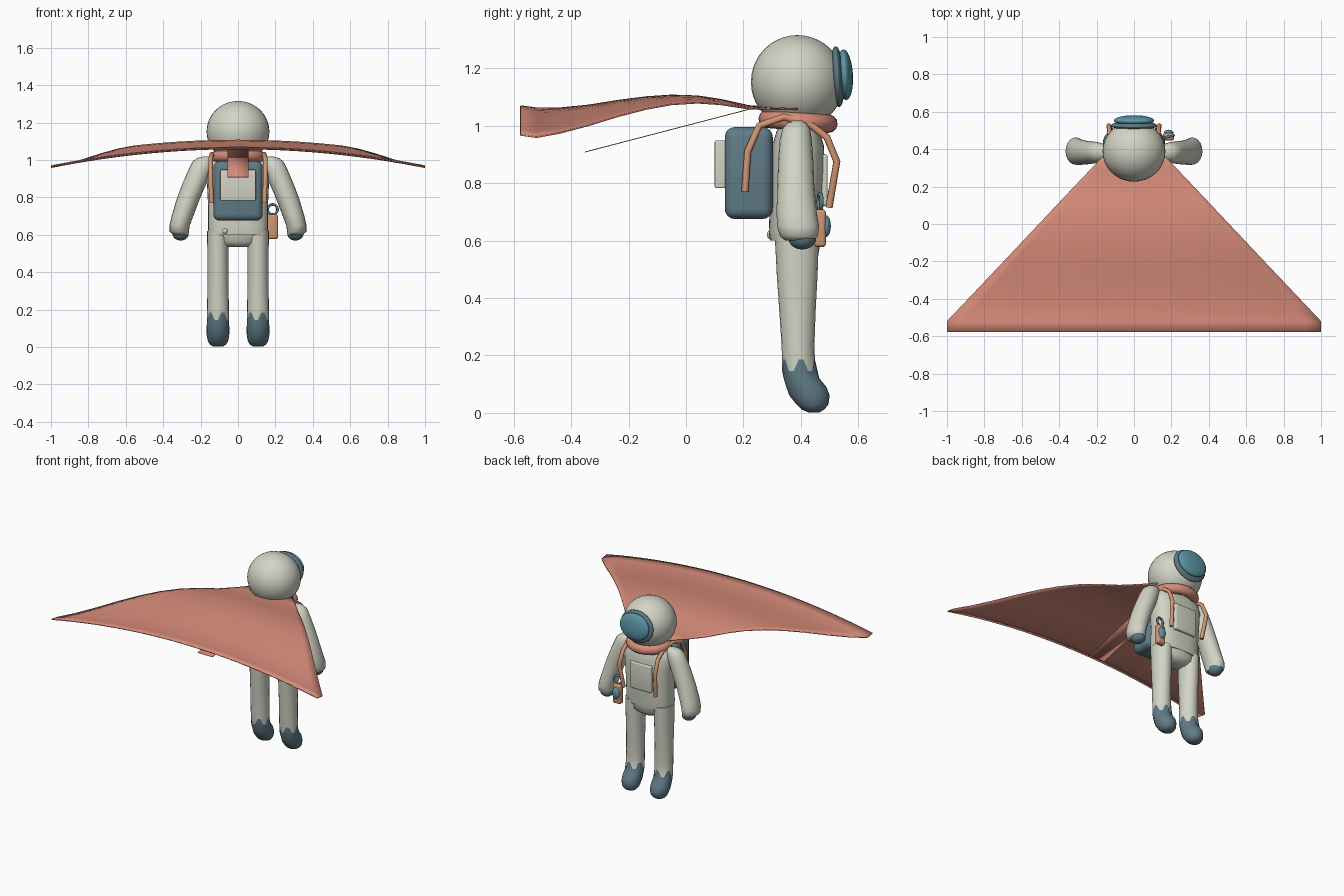
import bpy, bmesh, math
from mathutils import Vector

if "Cube" in bpy.data.objects:
    bpy.data.objects.remove(bpy.data.objects["Cube"])


def material(name, rgb):
    m = bpy.data.materials.new(name)
    m.diffuse_color = (*rgb, 1)
    m.use_nodes = True
    m.node_tree.nodes["Principled BSDF"].inputs["Base Color"].default_value = m.diffuse_color
    return m


WHITE = material("suit_white", (0.64, 0.66, 0.56))
SLATE = material("slate_blue", (0.117, 0.202, 0.242))
CORAL = material("coral_cloth", (0.68, 0.262, 0.195))
TEAL = material("teal_glass", (0.107, 0.314, 0.392))
ORANGE = material("tan_leather", (0.645, 0.305, 0.162))


def finish(ob, name, mat, angle=45):
    ob.name = name
    if mat and not ob.data.materials:
        ob.data.materials.append(mat)
    bpy.ops.object.select_all(action='DESELECT')
    ob.select_set(True)
    bpy.context.view_layer.objects.active = ob
    bpy.ops.object.shade_smooth_by_angle(angle=math.radians(angle))
    return ob


def from_bmesh(bm, name, mat, angle=45):
    bmesh.ops.recalc_face_normals(bm, faces=bm.faces)
    me = bpy.data.meshes.new(name)
    bm.to_mesh(me)
    bm.free()
    ob = bpy.data.objects.new(name, me)
    bpy.context.collection.objects.link(ob)
    return finish(ob, name, mat, angle)


def loft(name, rings, mat, n=20, power=1.0, boot=None):
    """Stack of (x, y, z, rx, ry) rings; faces under ring 'boot' get the second material."""
    bm = bmesh.new()
    loops = []
    for k, (x, y, z, rx, ry) in enumerate(rings):
        loop = []
        for i in range(n):
            a = math.tau * i / n
            c, s = math.cos(a), math.sin(a)
            px = math.copysign(abs(c) ** power, c)
            py = math.copysign(abs(s) ** power, s)
            dz = 0.02 * math.cos(math.pi * (i // 2)) if k == boot else 0
            loop.append(bm.verts.new((x + rx * px, y + ry * py, z + dz)))
        loops.append(loop)
    for k in range(len(loops) - 1):
        for i in range(n):
            j = (i + 1) % n
            f = bm.faces.new((loops[k][i], loops[k][j], loops[k + 1][j], loops[k + 1][i]))
            f.material_index = 1 if boot and k < boot else 0
    f = bm.faces.new(loops[0])
    f.material_index = 1 if boot else 0
    bm.faces.new(loops[-1])
    ob = from_bmesh(bm, name, mat, 60)
    if boot:
        ob.data.materials.append(SLATE)
    return ob


def ball(name, loc, scale, mat, rot=0):
    bpy.ops.mesh.primitive_uv_sphere_add(segments=32, ring_count=20, location=loc, rotation=(rot, 0, 0))
    ob = bpy.context.object
    ob.scale = scale
    return finish(ob, name, mat)


def box(name, lo, hi, mat, bevel):
    bm = bmesh.new()
    bmesh.ops.create_cube(bm, size=1)
    for v in bm.verts:
        v.co = Vector([(a + b) / 2 + c * (b - a) for a, b, c in zip(lo, hi, v.co)])
    bmesh.ops.bevel(bm, geom=bm.edges[:], offset=bevel, segments=4, profile=0.5, affect='EDGES')
    return from_bmesh(bm, name, mat, 40)


def torus(name, loc, major, minor, mat, rot=(0, 0, 0), scale=(1, 1, 1)):
    bpy.ops.mesh.primitive_torus_add(location=loc, rotation=rot, major_radius=major, minor_radius=minor,
                                     major_segments=32, minor_segments=12)
    ob = bpy.context.object
    ob.scale = scale
    return finish(ob, name, mat)


# Helmet, visor rim and glass
ball("helmet", (0, 0.388, 1.152), (0.168, 0.162, 0.163), WHITE)
ball("visor_rim", (0, 0.527, 1.17), (0.123, 0.024, 0.106), SLATE, 0.06)
ball("visor_glass", (0, 0.553, 1.177), (0.108, 0.028, 0.088), TEAL, 0.06)

# Rolled collar
torus("collar", (0, 0.39, 1.015), 0.112, 0.032, CORAL, (-0.08, 0, 0), (1.04, 0.96, 1))

# Jacket body
loft("torso", [(0, 0.38, 0.60, 0.156, 0.088), (0, 0.38, 0.63, 0.16, 0.092),
               (0, 0.385, 0.75, 0.16, 0.092), (0, 0.388, 0.86, 0.165, 0.095),
               (0, 0.39, 0.93, 0.17, 0.09), (0, 0.39, 0.98, 0.16, 0.075),
               (0, 0.39, 1.01, 0.13, 0.06), (0, 0.39, 1.03, 0.08, 0.05)], WHITE, 32, 0.75)
box("chest_panel", (-0.08, 0.46, 0.72), (0.08, 0.493, 0.90), WHITE, 0.008)
loft("hips", [(0, 0.388, 0.535, 0.07, 0.05), (0, 0.388, 0.56, 0.13, 0.075),
              (0, 0.388, 0.61, 0.15, 0.08)], WHITE, 24)

for s, side in ((-1, "left"), (1, "right")):
    # Arm with rounded shoulder, and gloved hand
    arm = [(0.305, 0.395, 0.60, 0.040, 0.050), (0.314, 0.393, 0.615, 0.051, 0.066),
           (0.312, 0.390, 0.65, 0.054, 0.073), (0.297, 0.385, 0.70, 0.058, 0.070),
           (0.263, 0.382, 0.80, 0.062, 0.064), (0.230, 0.382, 0.88, 0.064, 0.061),
           (0.202, 0.382, 0.95, 0.062, 0.056), (0.188, 0.384, 0.99, 0.056, 0.048),
           (0.178, 0.386, 1.01, 0.042, 0.032), (0.170, 0.388, 1.018, 0.02, 0.015)]
    loft(side + "_arm", [(s * x, y, z, a, b) for x, y, z, a, b in arm], WHITE)
    ball(side + "_hand", (s * 0.307, 0.405, 0.607), (0.044, 0.048, 0.038), SLATE)

    # Leg and boot in one skin, with a zigzag boot top
    leg = [(0.445, 0.002, 0.025, 0.02), (0.442, 0.012, 0.042, 0.040), (0.440, 0.03, 0.054, 0.056),
           (0.430, 0.06, 0.060, 0.070), (0.419, 0.09, 0.061, 0.070), (0.402, 0.12, 0.060, 0.062),
           (0.392, 0.165, 0.059, 0.057), (0.390, 0.23, 0.058, 0.057), (0.388, 0.35, 0.056, 0.063),
           (0.387, 0.48, 0.057, 0.071), (0.386, 0.62, 0.058, 0.077)]
    loft(side + "_leg", [(s * 0.107, y, z, a, b) for y, z, a, b in leg], WHITE, 20, 1.0, 6)

    # Shoulder strap
    cu = bpy.data.curves.new(side + "_strap", 'CURVE')
    cu.dimensions = '3D'
    cu.bevel_depth = 0.013
    cu.bevel_resolution = 2
    cu.use_fill_caps = True
    path = [(0.142, 0.205, 0.77), (0.146, 0.215, 0.91), (0.147, 0.255, 1.00), (0.14, 0.34, 1.03),
            (0.13, 0.43, 1.005), (0.13, 0.49, 0.96), (0.135, 0.525, 0.875), (0.12, 0.498, 0.715)]
    sp = cu.splines.new('POLY')
    sp.points.add(len(path) - 1)
    for p, (x, y, z) in zip(sp.points, path):
        p.co = (s * x, y, z, 1)
    cu.materials.append(ORANGE)
    bpy.context.collection.objects.link(bpy.data.objects.new(side + "_strap", cu))

# Backpack with pad
box("backpack", (-0.132, 0.135, 0.675), (0.132, 0.302, 0.995), SLATE, 0.035)
box("backpack_pad", (-0.095, 0.10, 0.782), (0.095, 0.145, 0.948), WHITE, 0.006)

# Hip pouch with lens and clip, jacket button
box("pouch", (0.155, 0.447, 0.577), (0.215, 0.487, 0.708), ORANGE, 0.012)
ball("pouch_lens", (0.185, 0.487, 0.65), (0.026, 0.017, 0.038), TEAL)
torus("pouch_clip", (0.185, 0.467, 0.735), 0.027, 0.007, SLATE, (math.pi / 2, 0, 0.2))
ball("jacket_button", (-0.07, 0.292, 0.62), (0.014, 0.01, 0.014), WHITE)

# Billowing cape: wave along y, drooping towards the sides
PROFILE = [(0.39, 1.06), (0.30, 1.062), (0.22, 1.068), (0.12, 1.09), (0.04, 1.102), (-0.05, 1.105),
           (-0.14, 1.099), (-0.24, 1.086), (-0.34, 1.07), (-0.44, 1.06), (-0.52, 1.06), (-0.577, 1.068)]
bm = bmesh.new()
N = 24
rows = []
for y, z in PROFILE:
    half = min(1.0, 0.14 + (0.39 - y) * 0.945)
    xs = [half * (2 * i / N - 1) for i in range(N + 1)]
    rows.append([bm.verts.new((x, y, z - 0.1 * x * x)) for x in xs])
for a, b in zip(rows, rows[1:]):
    for i in range(N):
        bm.faces.new((a[i], a[i + 1], b[i + 1], b[i]))
cape = from_bmesh(bm, "cape", CORAL)
mod = cape.modifiers.new("thickness", 'SOLIDIFY')
mod.thickness = 0.006
mod.offset = 0

# Flat collar tail trailing under the cape
bm = bmesh.new()
bm.faces.new([bm.verts.new(p) for p in ((-0.057, 0.27, 1.07), (0.057, 0.27, 1.07),
                                        (0.057, -0.352, 0.908), (-0.057, -0.352, 0.908))])
tail = from_bmesh(bm, "collar_tail", CORAL)
mod = tail.modifiers.new("thickness", 'SOLIDIFY')
mod.thickness = 0.003
mod.offset = 0
